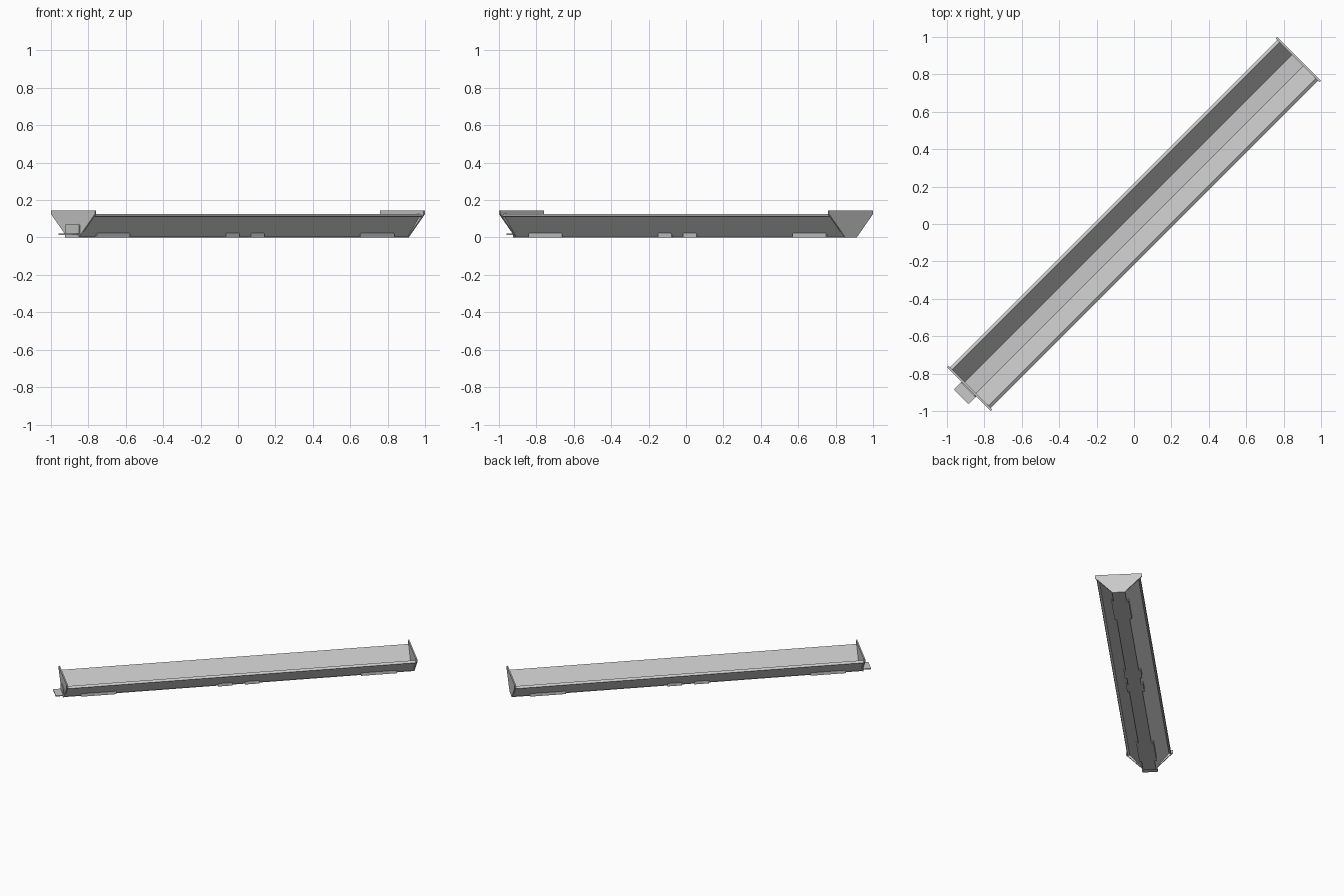
import bpy, bmesh, math
from mathutils import Matrix, Vector

cube = bpy.data.objects.get("Cube")
if cube:
    bpy.data.objects.remove(cube, do_unlink=True)

metal = bpy.data.materials.new("light_grey_metal")
metal.use_nodes = True
GREY = (0.58, 0.58, 0.58, 1)
metal.diffuse_color = GREY
metal.node_tree.nodes["Principled BSDF"].inputs["Base Color"].default_value = GREY

TURN = Matrix.Rotation(math.radians(45), 4, 'Z')   # the channel runs diagonally


def prism(name, outline, start, end, axis='X'):
    """Extrude an outline: (y, z) along X, (x, z) along Y, or (x, y) along Z."""
    def place(a, b, d):
        return {'X': (d, a, b), 'Y': (a, d, b), 'Z': (a, b, d)}[axis]
    bm = bmesh.new()
    face = bm.faces.new([bm.verts.new(place(a, b, start)) for a, b in outline])
    ext = bmesh.ops.extrude_face_region(bm, geom=[face])
    verts = [g for g in ext["geom"] if isinstance(g, bmesh.types.BMVert)]
    bmesh.ops.translate(bm, verts=verts, vec=Vector(place(0, 0, end - start)))
    bmesh.ops.recalc_face_normals(bm, faces=bm.faces)
    bm.transform(TURN)
    mesh = bpy.data.meshes.new(name)
    bm.to_mesh(mesh)
    bm.free()
    mesh.materials.append(metal)
    obj = bpy.data.objects.new(name, mesh)
    bpy.context.collection.objects.link(obj)
    return obj


def mirrored(half):
    """Complete a half outline across the centre line."""
    return half + [(-a, b) for a, b in reversed(half)]


def chamfered(a0, a1, b0, b1, c):
    """Rectangle with its two upper corners cut off."""
    return [(a0, b0), (a1, b0), (a1, b1 - c), (a1 - c, b1), (a0 + c, b1), (a0, b1 - c)]


# Folded sheet trough with sloping walls and turned-down lips
outer = [(0.044, 0.002), (0.138, 0.119), (0.152, 0.110)]
inner = [(0.155, 0.114), (0.137, 0.126), (0.042, 0.007)]
half = outer + inner
trough = prism("trough", half + [(-a, b) for a, b in reversed(half)], -1.24, 1.24)

# End plates
plate = mirrored([(0.043, 0.0), (0.165, 0.124), (0.165, 0.145)])
for side, name in ((-1, "front_end_plate"), (1, "back_end_plate")):
    prism(name, plate, side * 1.238, side * 1.248)

# Flat strip under the trough
prism("bottom_strip", [(-0.046, 0), (0.046, 0), (0.046, 0.004), (-0.046, 0.004)], -1.25, 1.238)

# Clips: wider base with an upturned ear on each side
for i, (u0, u1) in enumerate([(-1.128, -0.877), (-0.152, -0.05), (0.039, 0.141), (0.866, 1.121)]):
    prism(f"clip_base_{i + 1}", [(-0.06, 0), (0.06, 0), (0.06, 0.004), (-0.06, 0.004)], u0, u1)
    for side, label in ((-1, "right"), (1, "left")):
        prism(f"clip_ear_{label}_{i + 1}", chamfered(u0, u1, 0, 0.025, 0.006),
              side * 0.056, side * 0.061, 'Y')

# Bracket on the front end: upright tab, step and tongue
prism("bracket_upright", chamfered(-0.053, 0.053, 0.0, 0.071, 0.006), -1.254, -1.247)
tongue = [(-1.25, 0.055), (-1.25, -0.055), (-1.302, -0.055),
          (-1.307, -0.05), (-1.307, 0.05), (-1.302, 0.055)]
prism("bracket_tongue", tongue, 0.013, 0.02, 'Z')
